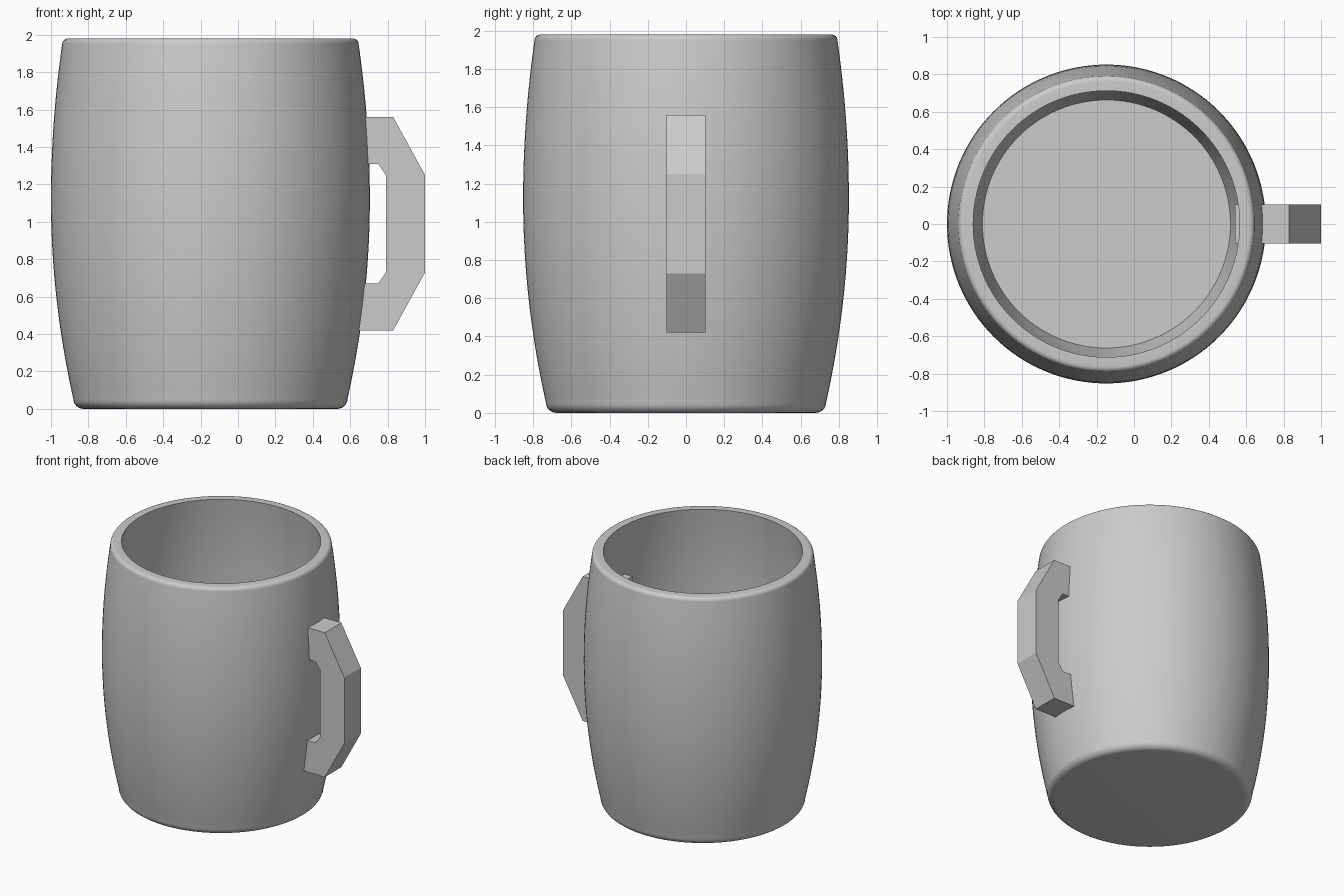
import bpy
import bmesh
from math import cos, sin, pi, radians

cube = bpy.data.objects.get("Cube")
if cube:
    bpy.data.objects.remove(cube, do_unlink=True)

GREY = (0.6, 0.6, 0.6, 1)
CENTRE_X = -0.1475
SEGMENTS = 128

grey = bpy.data.materials.new("plain_grey")
grey.use_nodes = True
grey.diffuse_color = GREY
grey.node_tree.nodes["Principled BSDF"].inputs["Base Color"].default_value = GREY


def finish(bm, name):
    bmesh.ops.recalc_face_normals(bm, faces=bm.faces)
    mesh = bpy.data.meshes.new(name)
    bm.to_mesh(mesh)
    bm.free()
    mesh.materials.append(grey)
    obj = bpy.data.objects.new(name, mesh)
    bpy.context.collection.objects.link(obj)
    return obj


def barrel_radius(z):
    bulge = 0.105 if z < 1.12 else 0.087
    return 0.8525 - bulge * (z - 1.12) ** 2


def fillet(r, z, size, start, steps=6):
    """Quarter-round corner in the profile, from angle start."""
    angles = [start + pi / 2 * i / steps for i in range(steps + 1)]
    return [(r + size * cos(a), z + size * sin(a)) for a in angles]


def heights(low, high, count=24):
    return [low + (high - low) * i / count for i in range(count + 1)]


# Mug body: outer wall, rounded rim, inner wall and floor, revolved
profile = [(0, 0)]
profile += fillet(barrel_radius(0.055) - 0.055, 0.055, 0.055, -pi / 2)
profile += [(barrel_radius(z), z) for z in heights(0.1, 1.92)]
profile += fillet(barrel_radius(1.95) - 0.03, 1.95, 0.03, 0)
profile += [(barrel_radius(z) - 0.076, z) for z in reversed(heights(0.08, 1.98))]
profile += [(0, 0.08)]

bm = bmesh.new()
verts = [bm.verts.new((r, 0, z)) for r, z in profile]
edges = [bm.edges.new(pair) for pair in zip(verts, verts[1:])]
bmesh.ops.spin(bm, geom=verts + edges, cent=(0, 0, 0), axis=(0, 0, 1),
               angle=2 * pi, steps=SEGMENTS)
bmesh.ops.remove_doubles(bm, verts=bm.verts, dist=0.0001)
body = finish(bm, "mug_body")
body.location.x = CENTRE_X
bpy.ops.object.select_all(action="DESELECT")
body.select_set(True)
bpy.context.view_layer.objects.active = body
bpy.ops.object.shade_smooth_by_angle(angle=radians(35))

# Handle: angular profile mirrored top to bottom, extruded across y
MID_Z, HALF_WIDTH = 0.99, 0.103
upper = [(0.54, 0.32), (0.54, 0.57), (0.83, 0.57), (1.0, 0.26)]
upper_inner = [(0.79, 0.26), (0.75, 0.32)]
outline = (upper + [(x, -z) for x, z in reversed(upper)]
           + [(x, -z) for x, z in reversed(upper_inner)] + upper_inner)

bm = bmesh.new()
side = bm.faces.new([bm.verts.new((x, -HALF_WIDTH, MID_Z + z)) for x, z in outline])
grown = bmesh.ops.extrude_face_region(bm, geom=[side])
moved = [g for g in grown["geom"] if isinstance(g, bmesh.types.BMVert)]
bmesh.ops.translate(bm, verts=moved, vec=(0, 2 * HALF_WIDTH, 0))
finish(bm, "handle")
